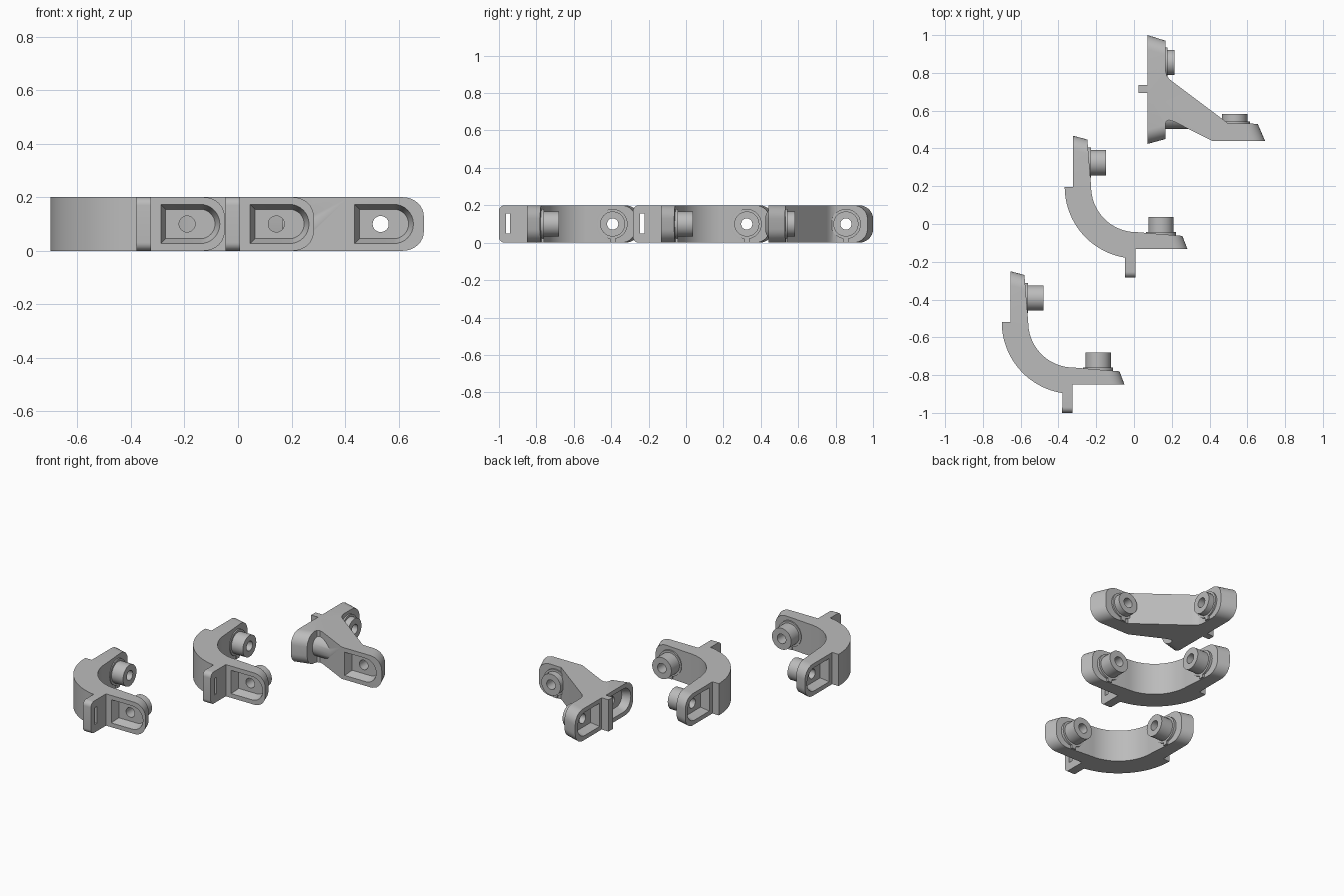
import bpy, bmesh, math
from mathutils import Matrix, Vector

cube = bpy.data.objects.get("Cube")
if cube:
    bpy.data.objects.remove(cube, do_unlink=True)

H = 0.2           # bracket height
TIP_R = 0.072     # rounding of arm ends
BOSS_R, HOLE_R, FLANGE_R = 0.067, 0.03, 0.08

grey = bpy.data.materials.new("plain_grey")
grey.use_nodes = True
grey.diffuse_color = (0.5, 0.5, 0.5, 1)
grey.node_tree.nodes["Principled BSDF"].inputs["Base Color"].default_value = (0.5, 0.5, 0.5, 1)


def to_object(name, bm):
    bmesh.ops.recalc_face_normals(bm, faces=bm.faces[:])
    mesh = bpy.data.meshes.new(name)
    bm.to_mesh(mesh)
    bm.free()
    mesh.materials.append(grey)
    ob = bpy.data.objects.new(name, mesh)
    bpy.context.collection.objects.link(ob)
    return ob


def loft(bm, low, high):
    """Closed solid between two matching loops."""
    a = [bm.verts.new(p) for p in low]
    b = [bm.verts.new(p) for p in high]
    bm.faces.new(a[::-1])
    bm.faces.new(b)
    for i in range(len(a)):
        j = (i + 1) % len(a)
        bm.faces.new((a[i], a[j], b[j], b[i]))


def arc(cx, cy, r, start, end, n):
    return [(cx + r * math.cos(math.radians(start + (end - start) * i / n)),
             cy + r * math.sin(math.radians(start + (end - start) * i / n))) for i in range(n + 1)]


def combine(body, part, operation):
    mod = body.modifiers.new("join", "BOOLEAN")
    mod.object, mod.operation, mod.solver = part, operation, "EXACT"
    bpy.context.view_layer.objects.active = body
    bpy.ops.object.modifier_apply(modifier=mod.name)
    bpy.data.objects.remove(part, do_unlink=True)


def extruded(name, profile, rounded):
    """Extrude a plan profile and round the listed end edges, given as (a, b, radius)."""
    bm = bmesh.new()
    loft(bm, [(x, y, 0) for x, y in profile], [(x, y, H) for x, y in profile])
    for a, b, radius in rounded:
        mid = (Vector(a) + Vector(b)) / 2
        edges = [e for e in bm.edges
                 if ((e.verts[0].co + e.verts[1].co) / 2).xy.to_tuple(4) == mid.to_tuple(4)
                 and abs(e.verts[0].co.z - e.verts[1].co.z) < 1e-5]
        bmesh.ops.bevel(bm, geom=edges, offset=radius, segments=8, profile=0.5, affect="EDGES")
    return to_object(name, bm)


def frame(hole, along, inward):
    """Local axes: x along the arm to its tip, y up, z from the outer face inward."""
    m = Matrix.Identity(4)
    for col, v in enumerate(((*along, 0), (0, 0, 1), (*inward, 0), (*hole, H / 2))):
        for row in range(3):
            m[row][col] = v[row]
    return m


def cylinder(m, r, w0, w1):
    bm = bmesh.new()
    ring = arc(0, 0, r, 0, 360, 40)[:-1]
    loft(bm, [m @ Vector((*p, w0)) for p in ring], [m @ Vector((*p, w1)) for p in ring])
    return to_object("cylinder", bm)


def box(m, lo, hi):
    bm = bmesh.new()
    ring = [(lo[0], lo[1]), (hi[0], lo[1]), (hi[0], hi[1]), (lo[0], hi[1])]
    loft(bm, [m @ Vector((*p, lo[2])) for p in ring], [m @ Vector((*p, hi[2])) for p in ring])
    return to_object("box", bm)


def pocket(m, depth=0.05):
    """D-shaped recess with tapered walls."""
    def ring(inset, w):
        r = 0.073 - inset
        pts = [(-0.098 + inset, -r)] + arc(0.049, 0, r, -90, 90, 16) + [(-0.098 + inset, r)]
        return [m @ Vector((*p, w)) for p in pts]
    bm = bmesh.new()
    loft(bm, ring(-0.002, -0.005), ring(0.018, depth))
    return to_object("pocket", bm)


def fit_mount(body, m, boss_end, flange_end=None, hole_end=None):
    """Boss on the inside, recess and screw hole from the outside."""
    combine(body, cylinder(m, BOSS_R, 0.03, boss_end), "UNION")
    if flange_end:
        combine(body, cylinder(m, FLANGE_R, 0.035, flange_end), "UNION")
        combine(body, box(m, (-0.015, -0.098, 0.06), (0.015, -0.06, flange_end)), "UNION")
    combine(body, pocket(m), "DIFFERENCE")
    combine(body, cylinder(m, HOLE_R, -0.02, hole_end or boss_end + 0.02), "DIFFERENCE")


def finish(body):
    bpy.ops.object.select_all(action="DESELECT")
    body.select_set(True)
    bpy.context.view_layer.objects.active = body
    bpy.ops.object.shade_smooth_by_angle(angle=math.radians(30))


def curved_bracket(name, cx, cy):
    upper = [(-0.26, 0.25), (-0.335, 0.27)]
    lower = [(0.27, -0.33), (0.243, -0.26)]
    tab = [(-0.06, -0.48), (-0.005, -0.48)]
    outline = (upper + [(-0.335, 0)] + arc(0, 0, 0.38, 180, 261, 24) + tab
               + [(-0.005, -0.33)] + lower + arc(0, 0, 0.24, 270, 180, 24))
    body = extruded(name, outline, [(*upper, TIP_R), (*lower, TIP_R), (*tab, 0.03)])
    # slot in the tab
    combine(body, box(Matrix.Identity(4), (-0.1, -0.443, 0.05), (0.04, -0.42, 0.155)), "DIFFERENCE")
    # one mount per arm
    fit_mount(body, frame((-0.335, 0.128), (0, 1), (1, 0)), 0.175, 0.095)
    fit_mount(body, frame((0.13, -0.33), (1, 0), (0, 1)), 0.17, 0.09)
    body.data.transform(Matrix.Translation((cx, cy, 0)))
    finish(body)


def straight_bracket(name):
    arm = [(0.694, 0.44), (0.655, 0.53)]
    top = [(0.167, 0.97), (0.072, 1.0)]
    bottom = [(0.072, 0.424), (0.167, 0.45)]
    web_top = [(0.495, 0.535), (0.205, 0.753), (0.187, 0.767), (0.174, 0.785), (0.167, 0.81)]
    nub = [(0.072, 0.737), (0.024, 0.737), (0.024, 0.694), (0.072, 0.694)]
    web_low = [(0.166, 0.527), (0.171, 0.543), (0.185, 0.55), (0.21, 0.543), (0.415, 0.44)]
    body = extruded(name, arm + web_top + top + nub + bottom + web_low,
                    [(*arm, TIP_R), (*top, TIP_R), (*bottom, TIP_R)])
    # two mounts on the flat back, one on the arm
    fit_mount(body, frame((0.072, 0.855), (0, 1), (1, 0)), 0.143, 0.105)
    fit_mount(body, frame((0.072, 0.569), (0, -1), (1, 0)), 0.27, None, 0.18)
    fit_mount(body, frame((0.533, 0.44), (1, 0), (0, 1)), 0.143, 0.102)
    finish(body)


curved_bracket("front_curved_bracket", -0.32, -0.52)
curved_bracket("middle_curved_bracket", 0.013, 0.197)
straight_bracket("back_braced_bracket")
